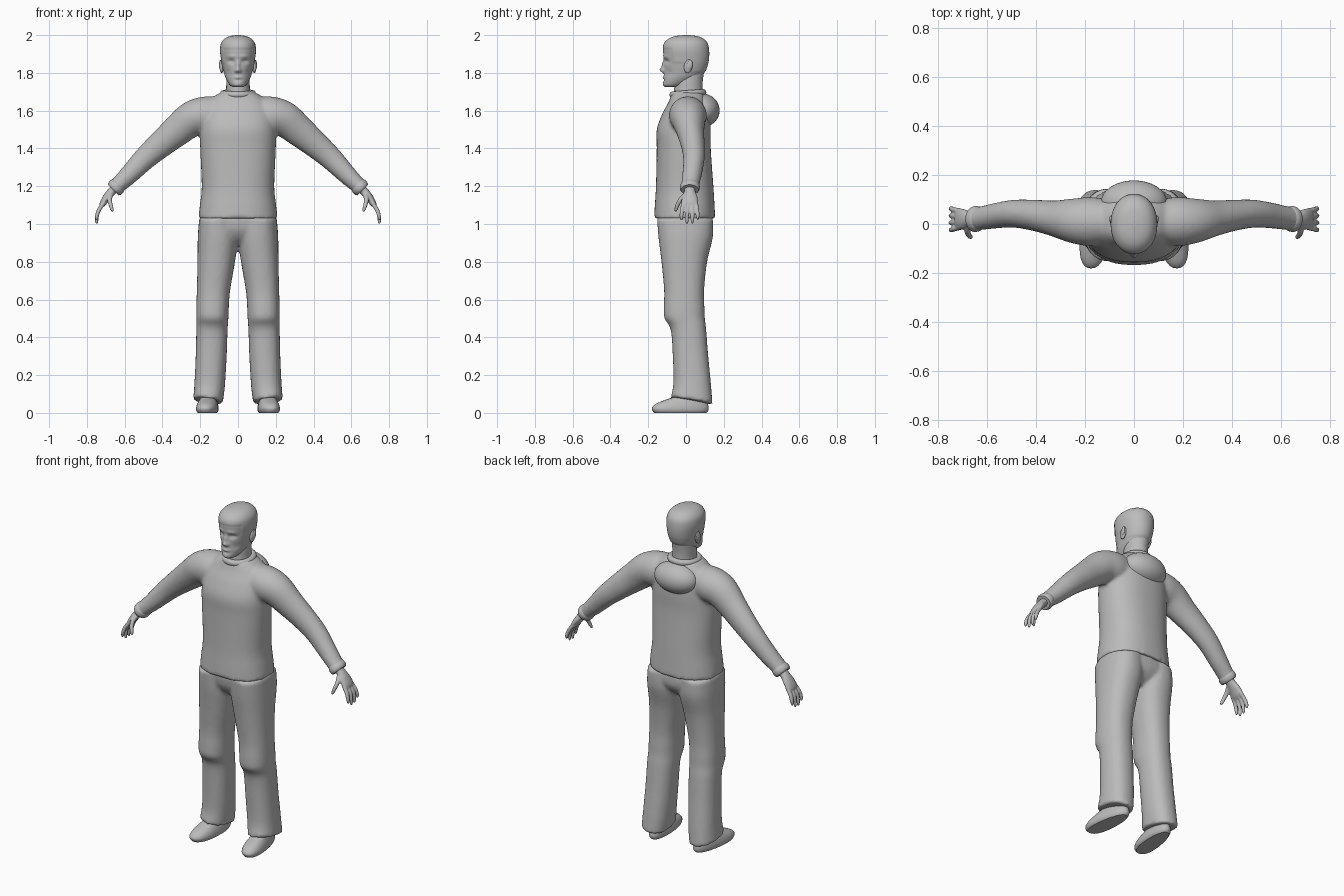
import bpy, bmesh, math
from mathutils import Vector, Matrix

grey = bpy.data.materials.new("plain_grey")
grey.diffuse_color = (0.5, 0.5, 0.5, 1)


def spline(pts, steps):
    """Catmull-Rom interpolation through section tuples."""
    out, n = [], len(pts)
    for i in range(n - 1):
        a, b, c, d = (pts[max(i - 1, 0)], pts[i], pts[i + 1], pts[min(i + 2, n - 1)])
        for k in range(steps):
            t = k / steps
            out.append([0.5 * (2 * q + (r - p) * t + (2 * p - 5 * q + 4 * r - s) * t * t
                               + (3 * q - p - 3 * r + s) * t ** 3)
                        for p, q, r, s in zip(a, b, c, d)])
    return out + [list(pts[-1])]


def loft(bm, pts, segs=32, steps=5, power=2.0, mirror=False, shape=None):
    """Skin sections (x, y, z, half_width, half_depth); depth runs along y."""
    sec = spline(pts, steps)
    for sign in ((1, -1) if mirror else (1,)):
        rings = []
        for i, (x, y, z, rw, rd) in enumerate(sec):
            p, q = sec[max(i - 1, 0)], sec[min(i + 1, len(sec) - 1)]
            t = Vector((q[0] - p[0], 0, q[2] - p[2])).normalized()
            u = t.cross(Vector((0, 1, 0)))
            ring = []
            for k in range(segs):
                a = 2 * math.pi * k / segs
                c, s = math.cos(a), math.sin(a)
                c = math.copysign(abs(c) ** (2 / power), c)
                s = math.copysign(abs(s) ** (2 / power), s)
                co = Vector((x, y, z)) + u * (c * rw) + Vector((0, s * rd, 0))
                if shape:
                    co = shape(co)
                co.x *= sign
                ring.append(bm.verts.new(co))
            rings.append(ring)
        for r0, r1 in zip(rings, rings[1:]):
            for k in range(segs):
                j = (k + 1) % segs
                bm.faces.new((r0[k], r0[j], r1[j], r1[k]))
        bm.faces.new(rings[0])
        bm.faces.new(rings[-1])


def ellipsoid(bm, loc, scale, tilt=0):
    m = Matrix.Translation(loc) @ Matrix.Rotation(tilt, 4, 'X') @ Matrix.Diagonal((*scale, 1))
    bmesh.ops.create_uvsphere(bm, u_segments=32, v_segments=20, radius=1, matrix=m)


def finish(bm, name, voxel=0, smooth=0):
    """Turn the bmesh into an object; optionally fuse its pieces."""
    bmesh.ops.recalc_face_normals(bm, faces=bm.faces)
    for f in bm.faces:
        f.smooth = len(f.verts) <= 4
    me = bpy.data.meshes.new(name)
    bm.to_mesh(me)
    bm.free()
    me.materials.append(grey)
    ob = bpy.data.objects.new(name, me)
    bpy.context.collection.objects.link(ob)
    if voxel:
        m = ob.modifiers.new("fuse", 'REMESH')
        m.mode, m.voxel_size, m.use_smooth_shade = 'VOXEL', voxel, True
        m = ob.modifiers.new("soften", 'SMOOTH')
        m.factor, m.iterations = 0.5, smooth
    return ob


# Sweater: torso and sleeves fused
bm = bmesh.new()
loft(bm, [(0, -.007, 1.03, .21, .162), (0, -.007, 1.1, .202, .158), (0, -.007, 1.2, .192, .152),
          (0, -.012, 1.4, .2, .143), (0, -.012, 1.5, .2, .143), (0, 0, 1.58, .19, .127),
          (0, .01, 1.64, .165, .105), (0, .01, 1.68, .12, .09), (0, .008, 1.7, .085, .08)],
     segs=48, power=2.3)
loft(bm, [(.08, .01, 1.575, .095, .085), (.17, .01, 1.575, .1, .1), (.245, .012, 1.555, .094, .092),
          (.325, .022, 1.492, .083, .074), (.405, .035, 1.425, .072, .064),
          (.49, .042, 1.35, .062, .057), (.57, .033, 1.268, .052, .052),
          (.635, .022, 1.205, .043, .048), (.657, .02, 1.184, .044, .05)], mirror=True)
finish(bm, "sweater", .01, 5)

# Cuff bands at the wrists
bm = bmesh.new()
loft(bm, [(.63, .022, 1.21, .04, .046), (.64, .021, 1.2, .046, .052), (.652, .02, 1.188, .046, .052),
          (.66, .02, 1.18, .04, .046)], mirror=True)
finish(bm, "cuffs")

# Hood hanging on the back, with a collar roll round the neck
bm = bmesh.new()
ellipsoid(bm, (0, .088, 1.602), (.135, .09, .088), math.radians(-12))
finish(bm, "hood")
bm = bmesh.new()
rings = []
for i in range(40):
    a = 2 * math.pi * i / 40
    c, s = math.cos(a), math.sin(a)
    rings.append([bm.verts.new(((.077 + .018 * math.cos(b)) * c, .01 + (.08 + .018 * math.cos(b)) * s,
                                1.69 + .018 * math.sin(b) + .006 * s))
                  for b in [2 * math.pi * k / 12 for k in range(12)]])
for i in range(40):
    r0, r1 = rings[i], rings[(i + 1) % 40]
    for k in range(12):
        bm.faces.new((r0[k], r1[k], r1[(k + 1) % 12], r0[(k + 1) % 12]))
finish(bm, "collar")


# Trousers: pelvis and legs fused, hem lower at the heel
def hem(co):
    w = max(0, min(1, (.2 - co.z) / .12))
    co.z -= .16 * (co.y - .03) * w
    return co


bm = bmesh.new()
loft(bm, [(0, -.005, 1.04, .198, .145), (0, 0, .97, .19, .14), (0, 0, .92, .13, .11),
          (0, 0, .89, .06, .07)], power=2.3)
loft(bm, [(.106, -.005, 1.03, .1, .148), (.106, -.002, .93, .107, .144), (.116, -.009, .8, .099, .121),
          (.13, -.01, .65, .088, .106), (.135, -.01, .55, .086, .108), (.136, -.007, .5, .085, .107),
          (.138, .013, .44, .083, .094), (.142, .024, .3, .082, .094), (.15, .033, .15, .081, .1),
          (.159, .03, .063, .079, .111)], power=2.3, mirror=True, shape=hem)
finish(bm, "trousers", .01, 5)


# Shoes: toes turned out and broader than the heels
def toe_out(co):
    dy = co.y + .03
    co.x = .16 + (co.x - .16) * (1 - .9 * dy) - .1 * dy
    return co


bm = bmesh.new()
loft(bm, [(.16, -.03, 0, .048, .138), (.16, -.03, .012, .055, .148), (.16, -.03, .028, .056, .15),
          (.16, -.022, .048, .052, .137), (.16, -.004, .068, .045, .108),
          (.16, .02, .088, .04, .078), (.16, .03, .12, .038, .06)],
     steps=3, power=2.3, mirror=True, shape=toe_out)
finish(bm, "shoes")

# Hands: palm, four fingers and thumb fused
bm = bmesh.new()
loft(bm, [(.64, .02, 1.2, .024, .03), (.67, .02, 1.17, .023, .03), (.695, .02, 1.14, .021, .041),
          (.716, .02, 1.108, .017, .044), (.724, .02, 1.092, .01, .038)], segs=24, mirror=True)
for y0, y1, tip in ((-.014, -.024, 1.018), (.009, .005, 1.0), (.032, .034, 1.003), (.053, .062, 1.022)):
    loft(bm, [(.708, y0, 1.115, .011, .011), (.733, (y0 + y1) / 2, 1.08, .0115, .0115),
              (.745, y1, 1.05, .0105, .0105), (.748, y1, tip + .012, .0085, .0085),
              (.747, y1, tip, .004, .004)], segs=12, steps=3, mirror=True)
loft(bm, [(.672, 0, 1.16, .014, .018), (.68, -.028, 1.13, .013, .015), (.674, -.045, 1.1, .011, .012),
          (.666, -.053, 1.075, .009, .009), (.663, -.055, 1.065, .004, .004)],
     segs=12, steps=3, mirror=True)
finish(bm, "hands", .0045, 3)

# Neck
bm = bmesh.new()
loft(bm, [(0, .012, 1.66, .07, .078), (0, .012, 1.71, .063, .075), (0, .016, 1.76, .062, .073),
          (0, .03, 1.82, .06, .068)])
finish(bm, "neck")

# Head: face bumps as (x, z, spread_x, spread_z, push along y)
bumps = [(0, 1.815, .013, .013, -.022), (0, 1.842, .01, .02, -.012), (0, 1.776, .02, .007, -.006),
         (0, 1.762, .02, .005, .004), (0, 1.738, .022, .012, -.004)]
for s in (1, -1):
    bumps += [(s * .036, 1.86, .018, .011, .013), (s * .034, 1.887, .026, .009, -.005),
              (s * .036, 1.857, .01, .005, -.004), (s * .014, 1.81, .007, .008, -.007),
              (s * .052, 1.8, .016, .02, .005)]


def face(co):
    if co.y < -.02:
        fade = min(1, (-.02 - co.y) / .05)
        co.y += fade * sum(a * math.exp(-((co.x - x) / sx) ** 2 - ((co.z - z) / sz) ** 2)
                           for x, z, sx, sz, a in bumps)
    # cropped hair stands slightly proud of the skin
    line = 1.925 if co.y < -.07 else 1.85 if co.y < -.01 else 1.8
    w = max(0, min(1, (co.z - line) / .008))
    co.x *= 1 + .025 * w
    co.y *= 1 + .02 * w
    return co


bm = bmesh.new()
head = [(1.724, -.108, -.035, .026), (1.738, -.119, 0, .045), (1.77, -.118, .06, .064),
        (1.8, -.116, .096, .074), (1.84, -.116, .113, .083), (1.88, -.118, .12, .089),
        (1.92, -.121, .12, .093), (1.955, -.115, .113, .088), (1.98, -.092, .092, .07),
        (1.994, -.058, .06, .044), (2.0, -.012, .016, .01)]
loft(bm, [(0, (f + b) / 2, z, w, (b - f) / 2) for z, f, b, w in head],
     segs=96, steps=7, power=2.1, shape=face)
finish(bm, "head")

# Ears
bm = bmesh.new()
for s in (1, -1):
    ellipsoid(bm, (s * .087, .012, 1.835), (.011, .022, .037), math.radians(-10))
    ellipsoid(bm, (s * .094, .02, 1.842), (.007, .014, .026), math.radians(-10))
finish(bm, "ears")
